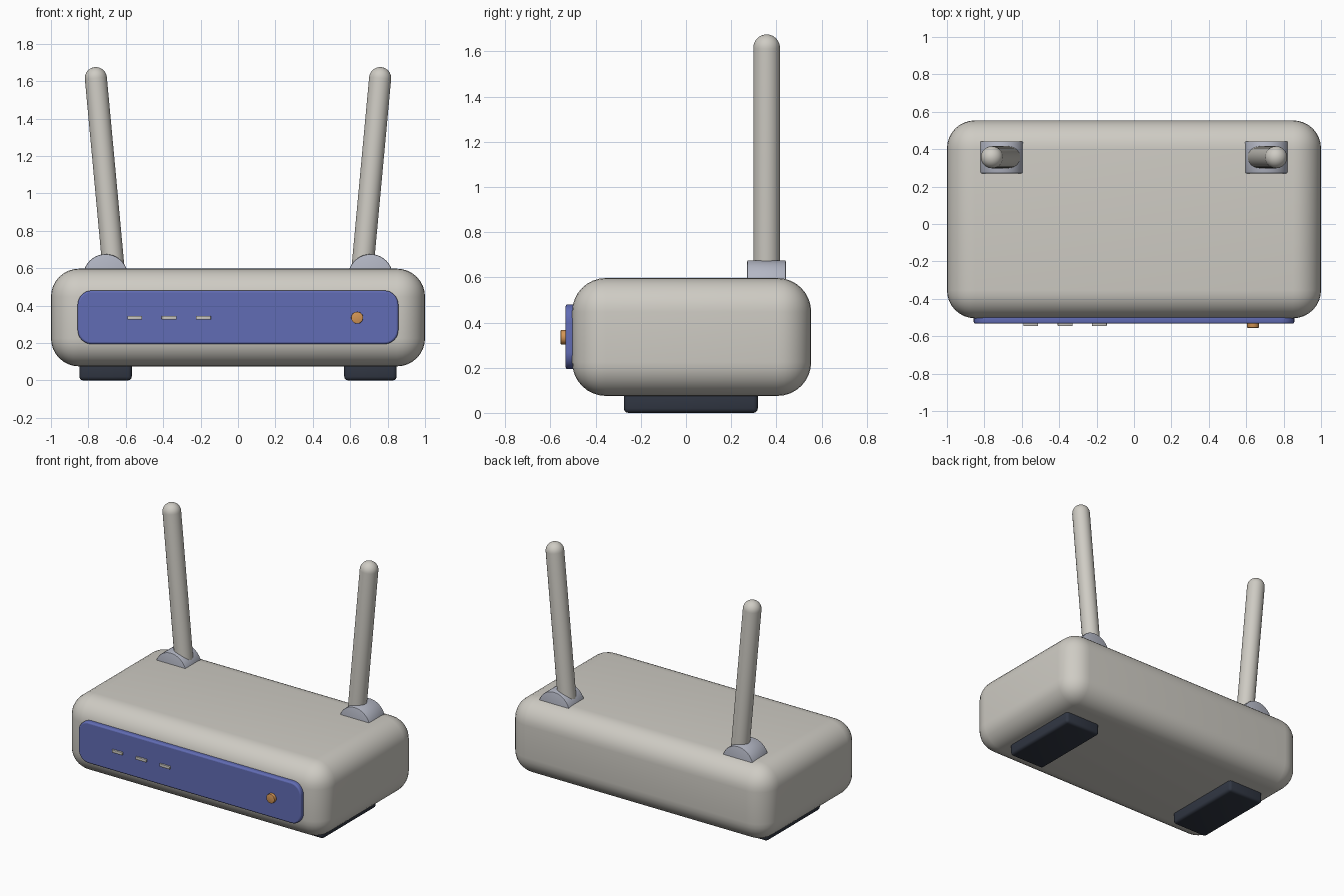
import bpy
import math
from mathutils import Vector

if "Cube" in bpy.data.objects:
    bpy.data.objects.remove(bpy.data.objects["Cube"])


def material(name, rgb):
    m = bpy.data.materials.new(name)
    m.diffuse_color = (*rgb, 1)
    m.use_nodes = True
    m.node_tree.nodes["Principled BSDF"].inputs["Base Color"].default_value = m.diffuse_color
    return m


SHELL = material("warm_white", (0.62, 0.60, 0.55))
BLUE = material("blue", (0.12, 0.15, 0.46))
DARK = material("dark_rubber", (0.03, 0.037, 0.055))
HINGE = material("cool_grey", (0.45, 0.47, 0.55))
LIGHT = material("light_grey", (0.6, 0.58, 0.54))
ORANGE = material("orange", (0.65, 0.3, 0.09))


def finish(ob, name, mat):
    ob.name = name
    ob.data.materials.append(mat)
    bpy.ops.object.shade_smooth_by_angle(angle=math.radians(35))
    return ob


def bevel(ob, width, segments):
    mod = ob.modifiers.new("rounding", "BEVEL")
    mod.width = width
    mod.segments = segments
    mod.limit_method = "ANGLE"
    mod.angle_limit = math.radians(40)
    bpy.ops.object.modifier_apply(modifier=mod.name)


def rounded_box(name, lo, hi, width, segments, mat):
    lo, hi = Vector(lo), Vector(hi)
    bpy.ops.mesh.primitive_cube_add(size=1, location=(lo + hi) / 2)
    ob = bpy.context.object
    ob.scale = hi - lo
    bpy.ops.object.transform_apply(location=False, rotation=False, scale=True)
    bevel(ob, width, segments)
    return finish(ob, name, mat)


def y_cylinder(name, x, z, y0, y1, radius, sides, rounding, mat):
    bpy.ops.mesh.primitive_cylinder_add(
        vertices=sides, radius=radius, depth=y1 - y0,
        location=(x, (y0 + y1) / 2, z), rotation=(math.pi / 2, 0, 0))
    bevel(bpy.context.object, rounding, 2)
    return finish(bpy.context.object, name, mat)


# Main housing
rounded_box("housing", (-1, -0.504, 0.075), (1, 0.554, 0.597), 0.15, 8, SHELL)

# Front panel: rounded outline extruded as a filled curve with a soft rim
curve = bpy.data.curves.new("front_panel", "CURVE")
curve.dimensions = "2D"
curve.fill_mode = "BOTH"
rim = 0.01
r, hw, hh = 0.075 - rim, 0.857 - rim, 0.143 - rim
outline = []
for i, (sx, sz) in enumerate([(1, 1), (-1, 1), (-1, -1), (1, -1)]):
    for k in range(9):
        a = math.pi / 2 * (i + k / 8)
        outline.append((sx * (hw - r) + r * math.cos(a), sz * (hh - r) + r * math.sin(a)))
spline = curve.splines.new("POLY")
spline.points.add(len(outline) - 1)
for p, (px, pz) in zip(spline.points, outline):
    p.co = (px, pz, 0, 1)
spline.use_cyclic_u = True
curve.extrude = 0.012
curve.bevel_depth = rim
curve.bevel_resolution = 2
panel = bpy.data.objects.new("front_panel", curve)
bpy.context.collection.objects.link(panel)
panel.location = (0, -0.511, 0.337)
panel.rotation_euler = (math.pi / 2, 0, 0)
bpy.ops.object.select_all(action="DESELECT")
panel.select_set(True)
bpy.context.view_layer.objects.active = panel
bpy.ops.object.convert(target="MESH")
finish(bpy.context.object, "front_panel", BLUE)

# Status lights and power button
for i, x in enumerate((-0.552, -0.368, -0.185)):
    rounded_box(f"status_light_{i + 1}", (x - 0.04, -0.545, 0.325),
                (x + 0.04, -0.52, 0.345), 0.003, 2, LIGHT)
y_cylinder("power_button", 0.637, 0.335, -0.555, -0.515, 0.032, 24, 0.003, ORANGE)

# Feet, antenna hinges and antennas, one of each per side
for side, s in (("left", -1), ("right", 1)):
    x = s * 0.708
    rounded_box(f"{side}_foot", (x - 0.14, -0.275, 0), (x + 0.14, 0.318, 0.1),
                0.02, 3, DARK)
    y_cylinder(f"{side}_hinge", x, 0.555, 0.271, 0.442, 0.12, 40, 0.006, HINGE)

    # Antenna: a rod with a round tip, tilted outwards
    base, tip = Vector((s * 0.662, 0.357, 0.56)), Vector((s * 0.76, 0.357, 1.616))
    length, rad = (tip - base).length, 0.059
    profile = [(0, 0), (rad, 0)] + [
        (rad * math.cos(math.pi / 16 * k), length + rad * math.sin(math.pi / 16 * k))
        for k in range(8)]
    n = 32
    verts, faces = [], []
    for pr, pz in profile[1:]:
        verts += [(pr * math.cos(2 * math.pi * k / n), pr * math.sin(2 * math.pi * k / n), pz)
                  for k in range(n)]
    for j in range(len(profile) - 2):
        for k in range(n):
            k2 = (k + 1) % n
            faces.append((j * n + k, j * n + k2, (j + 1) * n + k2, (j + 1) * n + k))
    last = (len(profile) - 2) * n
    verts.append((0, 0, length + rad))
    faces += [(last + k, last + (k + 1) % n, len(verts) - 1) for k in range(n)]
    faces.append(tuple(reversed(range(n))))
    mesh = bpy.data.meshes.new(f"{side}_antenna")
    mesh.from_pydata(verts, [], faces)
    rod = bpy.data.objects.new(f"{side}_antenna", mesh)
    bpy.context.collection.objects.link(rod)
    rod.location = base
    rod.rotation_euler = (tip - base).to_track_quat("Z", "Y").to_euler()
    bpy.ops.object.select_all(action="DESELECT")
    rod.select_set(True)
    bpy.context.view_layer.objects.active = rod
    finish(rod, f"{side}_antenna", SHELL)
